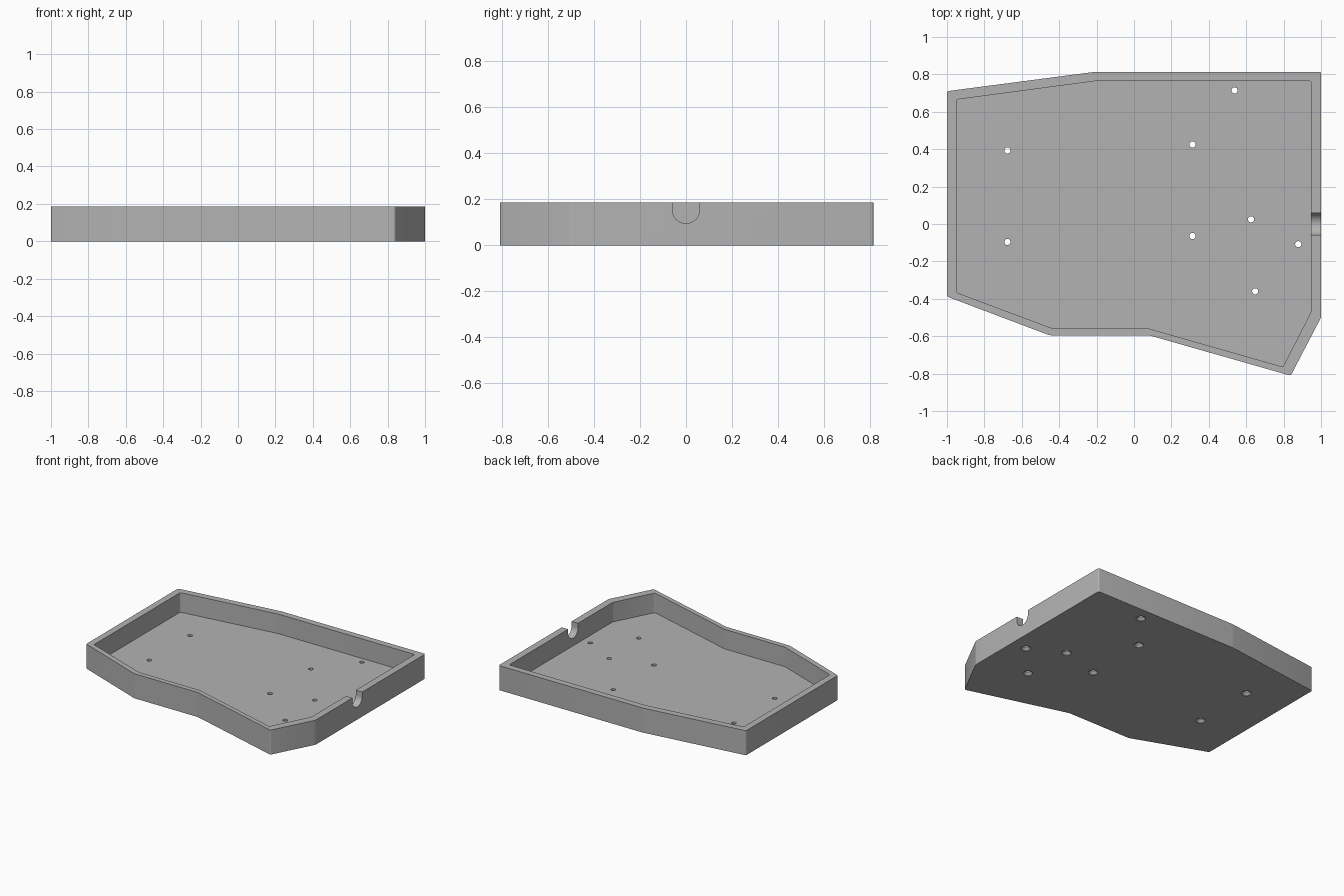
import bpy, bmesh, math
from mathutils import Matrix, Vector

if "Cube" in bpy.data.objects:
    bpy.data.objects.remove(bpy.data.objects["Cube"], do_unlink=True)

HEIGHT, FLOOR = 0.186, 0.038
OUTER = [(-1, .71), (-1, -.388), (-.452, -.595), (.08, -.595),
         (.838, -.811), (1, -.5), (1, .814), (-.205, .814)]
INNER = [(-.95, .665), (-.95, -.366), (-.442, -.556), (.068, -.556),
         (.796, -.764), (.946, -.472), (.946, .765), (-.2, .765)]
HOLES = [(-.677, .393), (-.677, -.096), (.313, .425), (.313, -.064),
         (.538, .714), (.626, .025), (.648, -.36), (.878, -.108)]


def finish(bm, name):
    bmesh.ops.recalc_face_normals(bm, faces=bm.faces)
    mesh = bpy.data.meshes.new(name)
    bm.to_mesh(mesh)
    bm.free()
    obj = bpy.data.objects.new(name, mesh)
    bpy.context.collection.objects.link(obj)
    return obj


def prism(name, outline, z0, z1, radius):
    """Extruded outline with slightly rounded upright corners."""
    bm = bmesh.new()
    face = bm.faces.new([bm.verts.new((x, y, z0)) for x, y in outline])
    top = bmesh.ops.extrude_face_region(bm, geom=[face])["geom"]
    bmesh.ops.translate(bm, vec=(0, 0, z1 - z0),
                        verts=[v for v in top if isinstance(v, bmesh.types.BMVert)])
    upright = [e for e in bm.edges if abs(e.verts[0].co.z - e.verts[1].co.z) > .01]
    bmesh.ops.bevel(bm, geom=upright, offset=radius, segments=4,
                    profile=.5, affect='EDGES')
    return finish(bm, name)


def lathe(name, profile, x, y, steps=32):
    """Closed turned solid from (radius, z) pairs."""
    bm = bmesh.new()
    rings = [[bm.verts.new((x + r * math.cos(math.tau * i / steps),
                            y + r * math.sin(math.tau * i / steps), z))
              for i in range(steps)] for r, z in profile]
    for a, b in zip(rings, rings[1:]):
        for i in range(steps):
            j = (i + 1) % steps
            bm.faces.new((a[i], a[j], b[j], b[i]))
    bm.faces.new(rings[0])
    bm.faces.new(rings[-1])
    return finish(bm, name)


def cut(target, cutter):
    cutter.hide_render = True
    mod = target.modifiers.new("cut", 'BOOLEAN')
    mod.operation, mod.solver, mod.object = 'DIFFERENCE', 'EXACT', cutter
    bpy.context.view_layer.objects.active = target
    bpy.ops.object.modifier_apply(modifier=mod.name)
    bpy.data.objects.remove(cutter, do_unlink=True)


# Tray body and its hollow
tray = prism("case_tray", OUTER, 0, HEIGHT, .01)
cut(tray, prism("hollow", INNER, FLOOR, HEIGHT + .1, .01))

# Screw holes, countersunk from beneath
for x, y in HOLES:
    cut(tray, lathe("screw_hole", [(.034, -.02), (.034, .003), (.0165, .021),
                                   (.0165, .08)], x, y))

# Round-bottomed cable notch in the left wall
bm = bmesh.new()
R, CZ = .059, .154
arc = [(R * math.cos(math.pi + math.pi * i / 32),
        CZ + R * math.sin(math.pi + math.pi * i / 32)) for i in range(33)]
section = [(-R, HEIGHT + .1)] + arc + [(R, HEIGHT + .1)]
face = bm.faces.new([bm.verts.new((.9, y, z)) for y, z in section])
geom = bmesh.ops.extrude_face_region(bm, geom=[face])["geom"]
bmesh.ops.translate(bm, vec=(.2, 0, 0),
                    verts=[v for v in geom if isinstance(v, bmesh.types.BMVert)])
cut(tray, finish(bm, "cable_notch"))

# Plain grey plastic
grey = bpy.data.materials.new("grey plastic")
grey.use_nodes = True
colour = (.45, .45, .45, 1)
grey.diffuse_color = colour
grey.node_tree.nodes["Principled BSDF"].inputs["Base Color"].default_value = colour
tray.data.materials.clear()
tray.data.materials.append(grey)
for p in tray.data.polygons:
    p.material_index = 0

# Smooth the rounded corners, keep the rims sharp
bpy.ops.object.select_all(action='DESELECT')
tray.select_set(True)
bpy.context.view_layer.objects.active = tray
bpy.ops.object.shade_smooth_by_angle(angle=math.radians(30))
